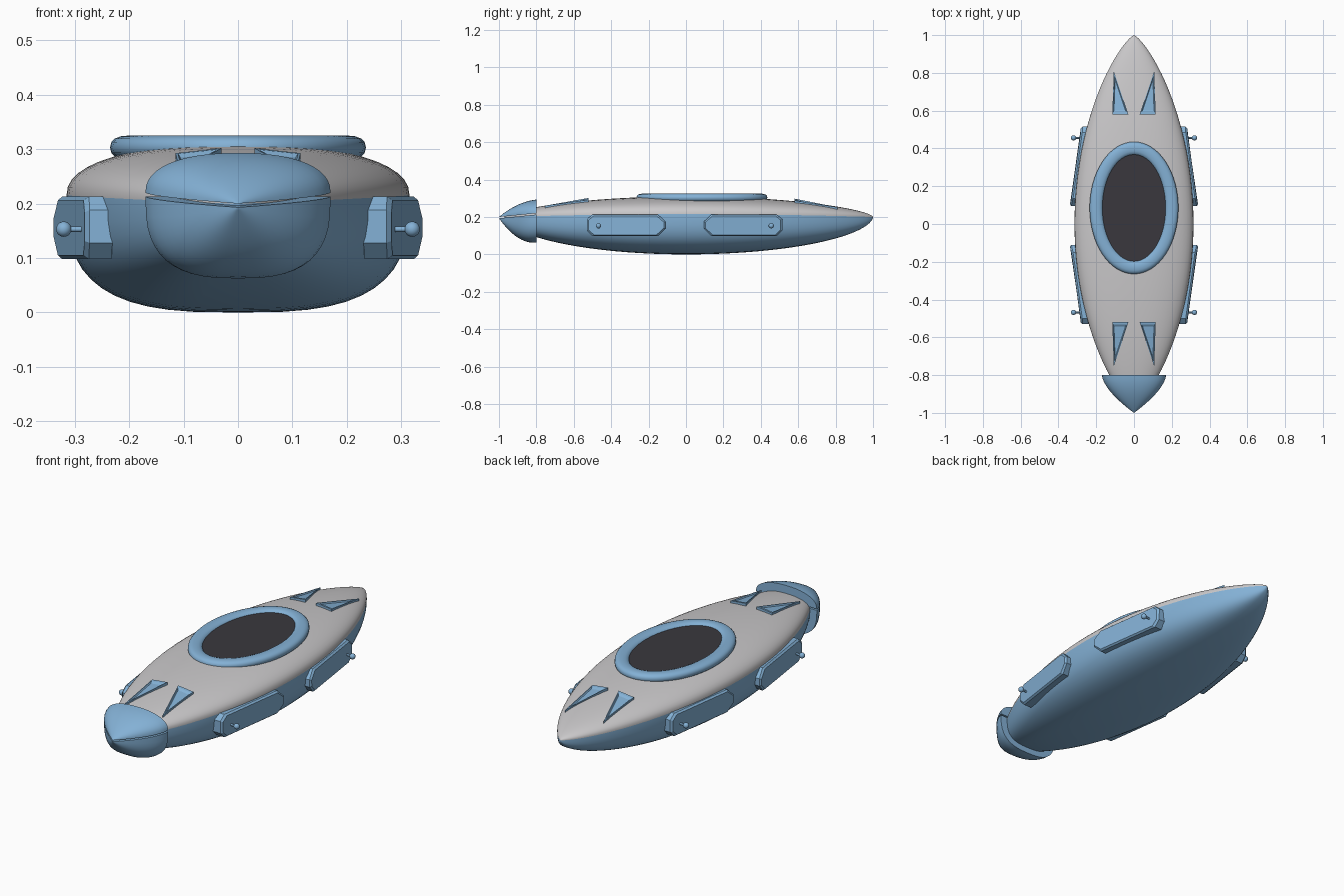
import bpy, bmesh, math
from mathutils import Vector, Matrix

if "Cube" in bpy.data.objects:
    bpy.data.objects.remove(bpy.data.objects["Cube"])


def material(name, rgb):
    m = bpy.data.materials.new(name)
    m.diffuse_color = (*rgb, 1)
    m.use_nodes = True
    m.node_tree.nodes["Principled BSDF"].inputs["Base Color"].default_value = m.diffuse_color
    return m


BLUE = material("sky blue", (0.23, 0.44, 0.67))
GREY = material("light grey", (0.59, 0.58, 0.59))
DARK = material("dark charcoal", (0.042, 0.039, 0.048))


def finish(name, bm, mats, angle=40):
    bmesh.ops.remove_doubles(bm, verts=bm.verts, dist=1e-5)
    bmesh.ops.recalc_face_normals(bm, faces=bm.faces)
    me = bpy.data.meshes.new(name)
    bm.to_mesh(me)
    bm.free()
    for m in mats:
        me.materials.append(m)
    ob = bpy.data.objects.new(name, me)
    bpy.context.collection.objects.link(ob)
    bpy.ops.object.select_all(action='DESELECT')
    ob.select_set(True)
    bpy.context.view_layer.objects.active = ob
    bpy.ops.object.shade_smooth_by_angle(angle=math.radians(angle))
    return ob


def loft(bm, rings, closed=True, rule=None):
    """Skin a list of rings; rule(j) gives the material of strip j."""
    vs = [[bm.verts.new(p) for p in r] for r in rings]
    n = len(vs[0])
    for a, b in zip(vs, vs[1:]):
        for j in range(n if closed else n - 1):
            k = (j + 1) % n
            f = bm.faces.new((a[j], a[k], b[k], b[j]))
            if rule:
                f.material_index = rule(j)
    return vs


def spow(v, e):
    return math.copysign(abs(v) ** e, v)


# hull outline: half width, seam height, deck height and keel depth along y
def hull_dims(y):
    t = y / 0.97 if y < 0 else y
    q = max(0.0, 1 - t * t)
    return 0.315 * q ** 0.77, 0.2 + 0.015 * q, 0.095 * q ** 0.6, 0.215 * q ** 0.57


def deck_z(x, y):
    w, s, up, _ = hull_dims(y)
    return s + up * (1 - min(1, abs(x) / w) ** 2.27) ** (1 / 2.27)


# hull: grey deck above the seam, blue below
N = 48
rings = []
for i in range(49):
    c = -math.cos(math.pi * i / 48)
    y = c * 0.97 if c < 0 else c
    w, s, up, down = hull_dims(y)
    ring = []
    for j in range(N):
        a = 2 * math.pi * j / N
        e, h = (2 / 2.27, up) if j <= N // 2 else (2 / 3.0, down)
        sn = 0 if j % (N // 2) == 0 else math.sin(a)
        ring.append((w * spow(math.cos(a), e), y, s + h * spow(sn, e)))
    rings.append(ring)
bm = bmesh.new()
loft(bm, rings, rule=lambda j: 0 if j < N // 2 else 1)
bmesh.ops.dissolve_degenerate(bm, edges=bm.edges, dist=1e-6)
finish("hull", bm, [GREY, BLUE])


# nose cap: two shells with a thin mouth gap between them
def nose_shell(name, sign, z0, height, n):
    rings = []
    for i in range(15):
        u = (i / 14) ** 1.5
        w = 0.17 * (1 - (1 - u) ** 1.6)
        h = height * (1 - (1 - u) ** 2)
        ring = []
        for j in range(25):
            a = math.pi * j / 24
            x = w * spow(math.cos(a), 2 / n)
            z = z0 + 0.02 * u + sign * h * abs(math.sin(a)) ** (2 / n)
            ring.append((x, -1 + 0.2 * u, z))
        rings.append(ring)
    bm = bmesh.new()
    vs = loft(bm, rings, closed=False)
    # close the mouth side and the back
    for a, b in zip(vs, vs[1:]):
        bm.faces.new((a[0], b[0], b[-1], a[-1]))
    bm.faces.new(vs[-1])
    bmesh.ops.remove_doubles(bm, verts=bm.verts, dist=1e-5)
    finish(name, bm, [BLUE])


nose_shell("nose_cap_upper", 1, 0.2, 0.073, 2.3)
nose_shell("nose_cap_lower", -1, 0.193, 0.15, 2.8)

# cockpit rim: flattened oval ring
CY = 0.085
rings = []
for i in range(65):
    a = 2 * math.pi * i / 64
    ring = []
    for j in range(16):
        b = 2 * math.pi * j / 16
        r = 0.035 * spow(math.cos(b), 0.85)
        ring.append(((0.2 + r) * math.cos(a), CY + (0.315 + r) * math.sin(a),
                     0.303 + 0.022 * spow(math.sin(b), 0.85)))
    rings.append(ring)
bm = bmesh.new()
loft(bm, rings)
finish("cockpit_rim", bm, [BLUE], 60)

# dark cockpit opening
bm = bmesh.new()
bmesh.ops.create_circle(bm, cap_ends=True, segments=64, radius=1,
                        matrix=Matrix.Translation((0, CY, 0.313)) @ Matrix.Diagonal((0.172, 0.287, 1, 1)))
finish("cockpit_opening", bm, [DARK])


# deck scoops: triangular frames with a sunken middle
def deck_scoop(name, sx, wide_y, tip_y):
    pts = [Vector((sx * x, y, deck_z(x, y) + d)) for x, y, d in
           ((0.03, wide_y, 0.014), (0.115, wide_y, 0.011), (0.107, tip_y, 0.012))]
    mid = sum(pts, Vector()) / 3
    inner = [p.lerp(mid, 0.16) for p in pts]
    floor = [p.lerp(mid, 0.3) - Vector((0, 0, 0.006)) for p in pts]
    base = [p - Vector((0, 0, 0.03)) for p in pts]
    bm = bmesh.new()
    vs = loft(bm, [base, pts, inner, floor])
    bm.faces.new(vs[-1])
    bm.faces.new(vs[0])
    finish(name, bm, [BLUE], 20)


# side pods: tilted long plates with chamfered ends, and a knob on a short stem
OUTLINE = [(-0.53, 0.128), (-0.50, 0.098), (-0.15, 0.098), (-0.11, 0.138),
           (-0.11, 0.175), (-0.15, 0.213), (-0.50, 0.213), (-0.53, 0.188)]


def side_pod(name, sx, sy):
    def ring(out, shrink):
        pts = []
        for y, z in OUTLINE:
            y = -0.32 + (y + 0.32) * (1 - shrink * 0.35)
            z = 0.155 + (z - 0.155) * (1 - shrink)
            x = 0.339 + (y + 0.12) * 0.14 + out - 1.2 * (z - 0.155) ** 2
            pts.append((sx * x, sy * y - (0.015 if sy < 0 else 0), z))
        return pts
    bm = bmesh.new()
    vs = loft(bm, [ring(-0.05, 0), ring(-0.008, 0), ring(0, 0.12)])
    bm.faces.new(vs[-1])
    bm.faces.new(vs[0])
    finish(name, bm, [BLUE], 25)

    ky = sy * -0.468 - (0.012 if sy < 0 else 0)
    bm = bmesh.new()
    bmesh.ops.create_uvsphere(bm, u_segments=20, v_segments=12, radius=0.014,
                              matrix=Matrix.Translation((sx * 0.32, ky, 0.153)))
    bmesh.ops.create_cone(bm, cap_ends=True, segments=12, radius1=0.005, radius2=0.005, depth=0.04,
                          matrix=Matrix.Translation((sx * 0.3, ky, 0.153)) @ Matrix.Rotation(math.pi / 2, 4, 'Y'))
    finish(name + "_knob", bm, [BLUE])


for sx, side in ((1, "right"), (-1, "left")):
    deck_scoop("front_scoop_" + side, sx, -0.52, -0.755)
    deck_scoop("rear_scoop_" + side, sx, 0.58, 0.81)
    side_pod("front_pod_" + side, sx, 1)
    side_pod("rear_pod_" + side, sx, -1)
